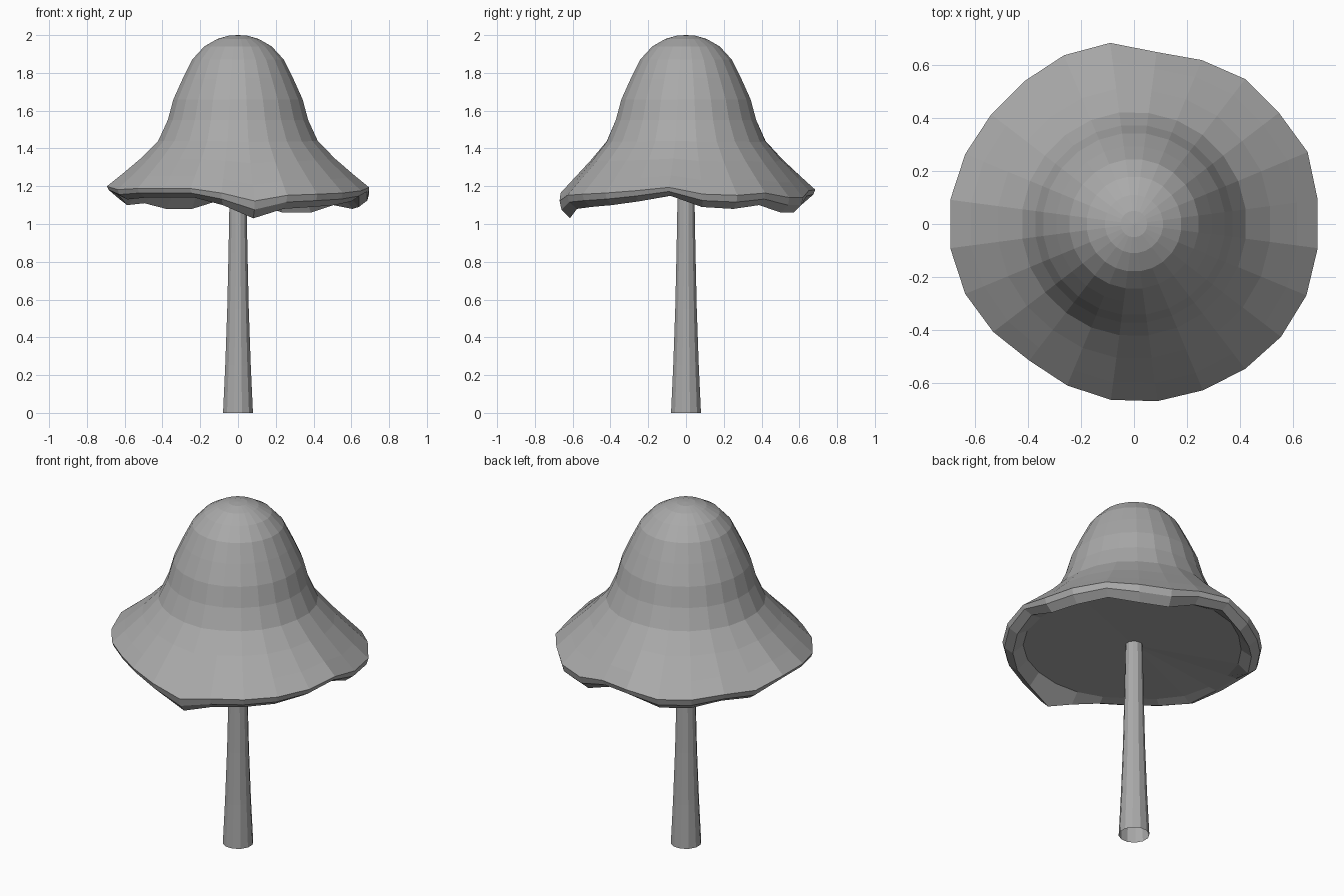
import bpy, bmesh, math

if "Cube" in bpy.data.objects:
    bpy.data.objects.remove(bpy.data.objects["Cube"], do_unlink=True)

grey = bpy.data.materials.new("plain grey")
grey.use_nodes = True
colour = (0.4, 0.4, 0.4, 1)
grey.diffuse_color = colour
grey.node_tree.nodes["Principled BSDF"].inputs["Base Color"].default_value = colour


def ring(bm, sides, point):
    """Add a loop of vertices; point(i, angle) gives radius and height."""
    verts = []
    for i in range(sides):
        a = 2 * math.pi * (i + 0.5) / sides
        r, z = point(i, a)
        verts.append(bm.verts.new((r * math.cos(a), r * math.sin(a), z)))
    return verts


def bridge(bm, a, b):
    n = len(a)
    for i in range(n):
        j = (i + 1) % n
        bm.faces.new((a[i], b[i], b[j], a[j]))


def fan(bm, loop, z):
    tip = bm.verts.new((0, 0, z))
    for i in range(len(loop)):
        bm.faces.new((loop[i], loop[(i + 1) % len(loop)], tip))


def finish(bm, name):
    bmesh.ops.recalc_face_normals(bm, faces=bm.faces)
    mesh = bpy.data.meshes.new(name)
    bm.to_mesh(mesh)
    bm.free()
    mesh.materials.append(grey)
    obj = bpy.data.objects.new(name, mesh)
    bpy.context.collection.objects.link(obj)
    return obj


# Wavy rim: outer radius and lowest height, in hundredths, counter-clockwise
radius = [70, 71, 69, 69, 67, 65.5, 69, 69, 68, 68, 69, 70,
          70, 69, 67, 65, 66, 67, 67.5, 68, 69, 70, 70.5, 70]
lowest = [109, 108, 110, 106, 106, 112, 113, 108, 108, 111, 110, 116,
          116, 113, 114, 114, 114, 110, 103, 108, 109, 110, 112, 115]
R = [v / 100 for v in radius]
low = [v / 100 for v in lowest]
crest = [1.2 + (z - 1.16) * 0.6 for z in low]
N = len(R)

# Cap: bell profile as radius, height and how much it follows the rim
bell = [(0.05, 1.997, 0), (0.11, 1.98, 0), (0.18, 1.94, 0), (0.245, 1.87, 0),
        (0.295, 1.77, 0), (0.345, 1.66, 0), (0.375, 1.55, 0),
        (0.425, 1.44, 0.1), (0.515, 1.345, 0.35), (0.615, 1.255, 0.7)]
bm = bmesh.new()
loops = [ring(bm, N, lambda i, a: (r * (1 + w * (R[i] / 0.69 - 1)),
                                   z + w * (crest[i] - 1.19)))
         for r, z, w in bell]
# Curled lip and nearly flat underside
loops.append(ring(bm, N, lambda i, a: (R[i], crest[i])))
loops.append(ring(bm, N, lambda i, a: (R[i] - 0.01, (crest[i] + low[i]) / 2)))
loops.append(ring(bm, N, lambda i, a: (R[i] - 0.055, low[i])))
loops.append(ring(bm, N, lambda i, a: (R[i] - 0.11, max(1.15, low[i]))))
for a, b in zip(loops, loops[1:]):
    bridge(bm, a, b)
fan(bm, loops[0], 2.0)
fan(bm, loops[-1], 1.165)
finish(bm, "cap")

# Stalk: tapering tube, open at the base
bm = bmesh.new()
tube = [(0.082, 0), (0.07, 0.25), (0.059, 0.55), (0.052, 0.85), (0.046, 1.165)]
loops = [ring(bm, 12, lambda i, a: (r, z)) for r, z in tube]
for a, b in zip(loops, loops[1:]):
    bridge(bm, a, b)
finish(bm, "stalk")
